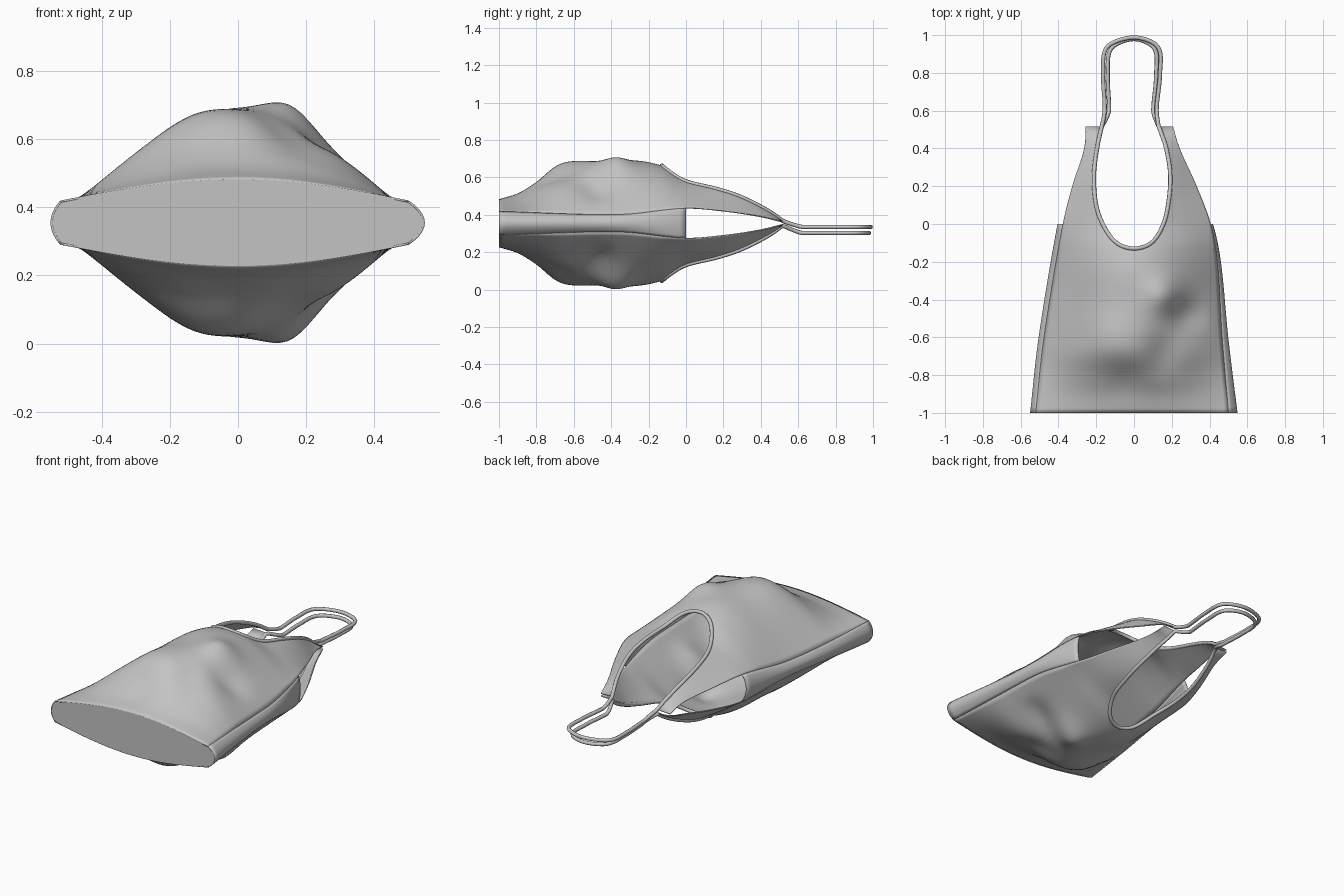
import bpy
import math
from mathutils import Vector

cube = bpy.data.objects.get("Cube")
if cube:
    bpy.data.objects.remove(cube, do_unlink=True)

MID = 0.355          # height of the bag's plane of symmetry
NECK = -0.13         # lowest point of the neckline
TOP = 0.515          # end of the shoulder straps

fabric = bpy.data.materials.new("grey fabric")
fabric.use_nodes = True
GREY = (0.55, 0.55, 0.55, 1)
fabric.diffuse_color = GREY
fabric.node_tree.nodes["Principled BSDF"].inputs["Base Color"].default_value = GREY


def smooth_curve(points):
    """Cubic interpolation through (position, value) points."""
    n = len(points)

    def slope(i):
        a, b = points[max(i - 1, 0)], points[min(i + 1, n - 1)]
        return (b[1] - a[1]) / (b[0] - a[0])

    def value(p):
        p = min(max(p, points[0][0]), points[-1][0])
        i = 0
        while i < n - 2 and p > points[i + 1][0]:
            i += 1
        (p0, v0), (p1, v1) = points[i], points[i + 1]
        d = p1 - p0
        t = (p - p0) / d
        return ((2 * t**3 - 3 * t**2 + 1) * v0 + (t**3 - 2 * t**2 + t) * d * slope(i)
                + (3 * t**2 - 2 * t**3) * v1 + (t**3 - t**2) * d * slope(i + 1))
    return value


# Outline, neckline and height curves of one panel
outer = {
    -1: smooth_curve([(-1, -.52), (-.6, -.475), (0, -.375), (.2, -.325), (.4, -.262), (.52, -.255)]),
    1: smooth_curve([(-1, .5), (-.6, .465), (-.2, .44), (0, .405), (.2, .33), (.4, .24), (.52, .205)])}
neck = {
    -1: smooth_curve([(0, 0), (.17, -.09), (.36, -.165), (.48, -.2), (.62, -.212), (.73, -.195), (.806, -.17)]),
    1: smooth_curve([(0, 0), (.17, .09), (.36, .155), (.48, .18), (.62, .192), (.73, .17), (.806, .13)])}
edge = smooth_curve([(-1, .062), (-.36, .045), (0, .08), (.2, .065), (.4, .035), (.52, .006)])
crest = smooth_curve([(-1, .125), (-.9, .16), (-.8, .225), (-.7, .3), (-.63, .322), (-.4, .328),
                      (-.25, .33), (-.13, .305), (0, .25), (.2, .235), (.3, .215), (.4, .15), (.52, .008)])
# Soft folds: x, y, height, spread
folds = [(.16, -.38, .055, .07), (-.13, -.6, .015, .08), (.15, -.68, -.04, .07),
         (.27, -.48, -.04, .07), (-.05, -.86, -.015, .07)]


def inner(side, y):
    return neck[side](math.sqrt(max(y - NECK, 0)))


def height(side, x, y):
    s = min(abs(x / outer[side](y)), 1)
    c = math.cos(s * math.pi / 2)
    h = edge(y) + (crest(y) - edge(y)) * c
    for fx, fy, amount, spread in folds:
        d2 = (x - fx)**2 + (y - fy)**2
        h += amount * math.exp(-d2 / (2 * spread**2)) * min(1, 3 * c) * min(1, 5 * (y + 1))
    return h


def finish(obj, thickness=0, angle=40):
    obj.data.materials.append(fabric)
    bpy.ops.object.select_all(action='DESELECT')
    obj.select_set(True)
    bpy.context.view_layer.objects.active = obj
    if obj.type == 'CURVE':
        bpy.ops.object.convert(target='MESH')
    bpy.ops.object.shade_smooth_by_angle(angle=math.radians(angle))
    if thickness:
        mod = obj.modifiers.new("cloth thickness", 'SOLIDIFY')
        mod.thickness = thickness
        mod.offset = 0


def sheet(name, grids, flip=False):
    """Build one cloth object from grids of points, welding shared edges."""
    verts, faces, index = [], [], {}

    def vertex(p):
        key = tuple(round(c, 5) for c in p)
        if key not in index:
            index[key] = len(verts)
            verts.append(p)
        return index[key]

    for grid in grids:
        for r0, r1 in zip(grid, grid[1:]):
            for j in range(len(r0) - 1):
                quad = [vertex(p) for p in (r0[j], r0[j + 1], r1[j + 1], r1[j])]
                if len(set(quad)) == 4:
                    faces.append(quad[::-1] if flip else quad)
    mesh = bpy.data.meshes.new(name)
    mesh.from_pydata(verts, [], faces)
    obj = bpy.data.objects.new(name, mesh)
    bpy.context.collection.objects.link(obj)
    finish(obj, 0.006)


def panel_row(side, y, up, steps=22):
    a, b = outer[side](y), inner(side, y)
    row = []
    for j in range(steps + 1):
        x = a + (b - a) * j / steps
        row.append((x, y, MID + up * height(side, x, y)))
    return row if side < 0 else row[::-1]


# Two mirrored body panels, each with a scooped neckline and two straps
body_ys = [-1 + (NECK + 1) * i / 36 for i in range(37)]
strap_ys = [NECK + (TOP - NECK) * (i / 30)**2 for i in range(1, 31)]
for up, name in ((1, "upper_panel"), (-1, "lower_panel")):
    sheet(name, [[panel_row(side, y, up) for y in body_ys + strap_ys] for side in (-1, 1)], up < 0)


# Side gussets that stop halfway up, leaving open armholes
def gusset_row(side, y, steps=10):
    bulge = .027 if side < 0 else .045 - .035 * (y + 1)
    row = []
    for j in range(steps + 1):
        k = 2 * j / steps - 1
        row.append((outer[side](y) + side * bulge * (1 - k * k), y, MID + k * edge(y)))
    return row


for side, name in ((-1, "right_gusset"), (1, "left_gusset")):
    sheet(name, [[gusset_row(side, -1 + i / 30) for i in range(31)]], side < 0)

# Flat base closing the bag
rim = gusset_row(-1, -1)
for side in (-1, 1):
    rim += panel_row(side, -1, 1)[1:]
rim += gusset_row(1, -1)[::-1][1:]
for side in (1, -1):
    rim += panel_row(side, -1, -1)[::-1][1:]
rim = rim[:-1]
mesh = bpy.data.meshes.new("base")
mesh.from_pydata(rim, [], [list(range(len(rim)))[::-1]])
base = bpy.data.objects.new("base", mesh)
bpy.context.collection.objects.link(base)
finish(base)


# Corded neckline that carries on into a carrying handle
handle_x = smooth_curve([(0, .13), (.12, .12), (.3, .138), (.42, .125), (.5, 0),
                         (.58, -.14), (.7, -.163), (.88, -.155), (1, -.17)])
handle_y = smooth_curve([(0, TOP), (.12, .61), (.3, .8), (.42, .94), (.5, .988),
                         (.58, .94), (.7, .8), (.88, .61), (1, TOP)])


def cord(name, up, level, squeeze):
    pts = []
    for side, ys in ((-1, strap_ys[::-1] + [NECK]), (1, strap_ys)):
        for y in ys:
            x = inner(side, y)
            pts.append((x, y, MID + up * (height(side, x, y) + .004)))
    for i in range(1, 60):
        t = i / 60
        blend = math.sin(math.pi * t)
        pull = 1 - squeeze * min(1, 3 * blend)
        drop = min(1, 2.5 * blend)
        z = MID + up * .012 * (1 - drop) + level * drop
        pts.append((handle_x(t) * pull, handle_y(t) - squeeze * .06 * blend, z))
    curve = bpy.data.curves.new(name, 'CURVE')
    curve.dimensions = '3D'
    curve.bevel_depth = 0.011
    curve.bevel_resolution = 2
    spline = curve.splines.new('POLY')
    spline.points.add(len(pts) - 1)
    for point, p in zip(spline.points, pts):
        point.co = Vector((*p, 1))
    spline.use_cyclic_u = True
    obj = bpy.data.objects.new(name, curve)
    bpy.context.collection.objects.link(obj)
    finish(obj, angle=60)


cord("upper_handle", 1, -.02, 0)
cord("lower_handle", -1, -.052, .15)
